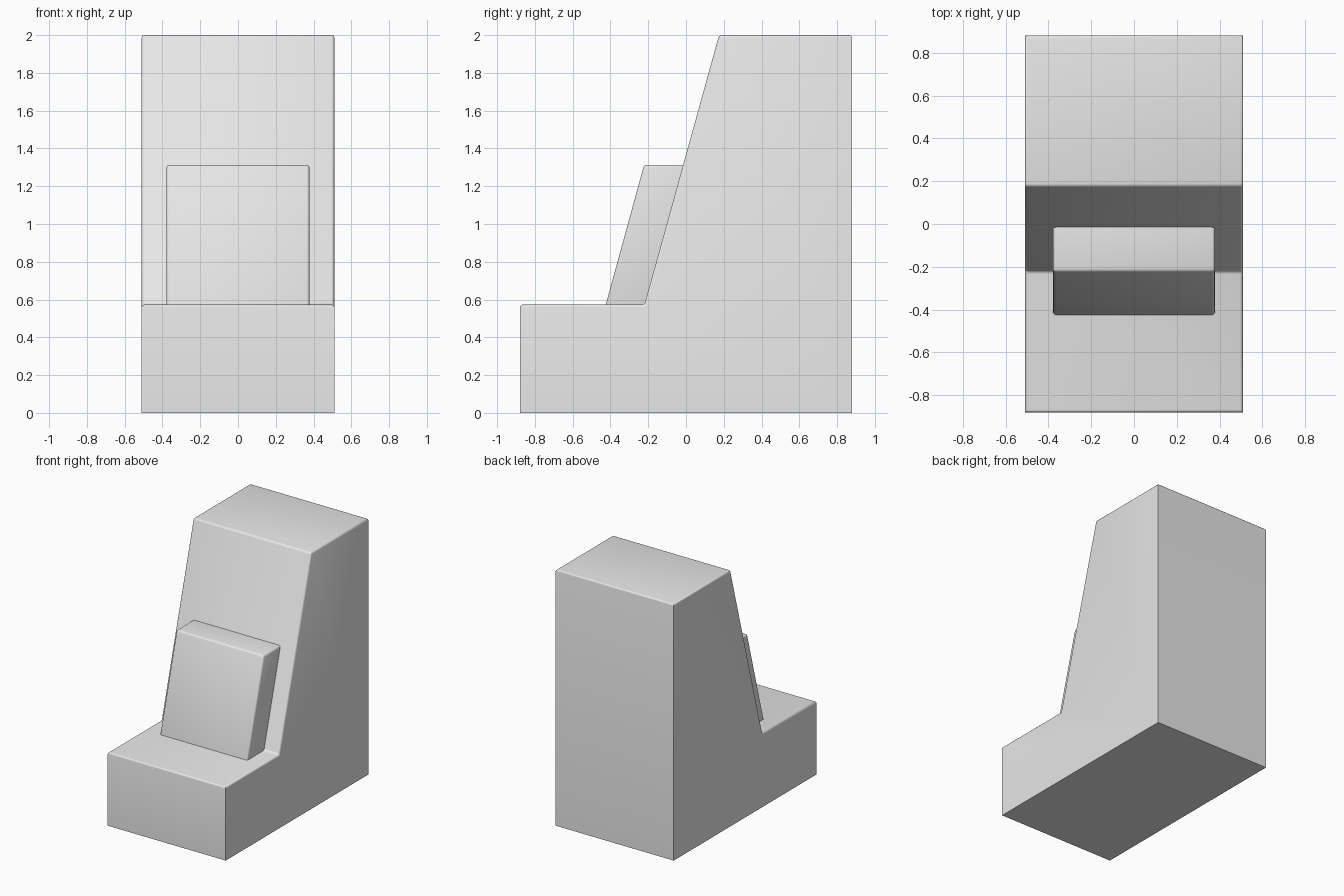
import bpy
import bmesh

cube = bpy.data.objects.get("Cube")
if cube:
    bpy.data.objects.remove(cube, do_unlink=True)

grey = bpy.data.materials.new("light grey")
grey.use_nodes = True
grey.diffuse_color = (0.8, 0.8, 0.8, 1)
grey.node_tree.nodes["Principled BSDF"].inputs["Base Color"].default_value = (0.8, 0.8, 0.8, 1)

BEVEL = 0.014


def extrude_profile(name, profile, half_width, keep_sharp):
    """Extrude a side profile of (y, z) points across x and round its edges."""
    bm = bmesh.new()
    face = bm.faces.new([bm.verts.new((-half_width, y, z)) for y, z in profile])
    result = bmesh.ops.extrude_face_region(bm, geom=[face])
    moved = [g for g in result["geom"] if isinstance(g, bmesh.types.BMVert)]
    bmesh.ops.translate(bm, verts=moved, vec=(2 * half_width, 0, 0))
    bmesh.ops.recalc_face_normals(bm, faces=bm.faces)
    soft = [e for e in bm.edges if not keep_sharp(e)]
    bmesh.ops.bevel(bm, geom=soft, offset=BEVEL, segments=3, profile=0.5,
                    affect='EDGES', clamp_overlap=True)
    mesh = bpy.data.meshes.new(name)
    bm.to_mesh(mesh)
    bm.free()
    mesh.materials.append(grey)
    obj = bpy.data.objects.new(name, mesh)
    bpy.context.collection.objects.link(obj)
    bpy.ops.object.select_all(action='DESELECT')
    obj.select_set(True)
    bpy.context.view_layer.objects.active = obj
    bpy.ops.object.shade_smooth_by_angle(angle=0.6)
    return obj


def body_sharp(edge):
    """Base outline and upright corners stay crisp."""
    a, b = (v.co for v in edge.verts)
    upright = abs(a.y - b.y) < 0.001 and abs(a.x - b.x) < 0.001
    return min(a.z, b.z) < 0.001 or upright


# Stepped body with a sloping front
extrude_profile("body", [(-0.88, 0), (0.88, 0), (0.88, 2), (0.175, 2),
                         (-0.22, 0.573), (-0.88, 0.573)], 0.51, body_sharp)

# Raised slanted panel, sunk into the body
extrude_profile("front_panel", [(-0.445, 0.5), (0, 0.5), (0.12, 1.313),
                                (-0.222, 1.313)], 0.378, lambda e: False)
